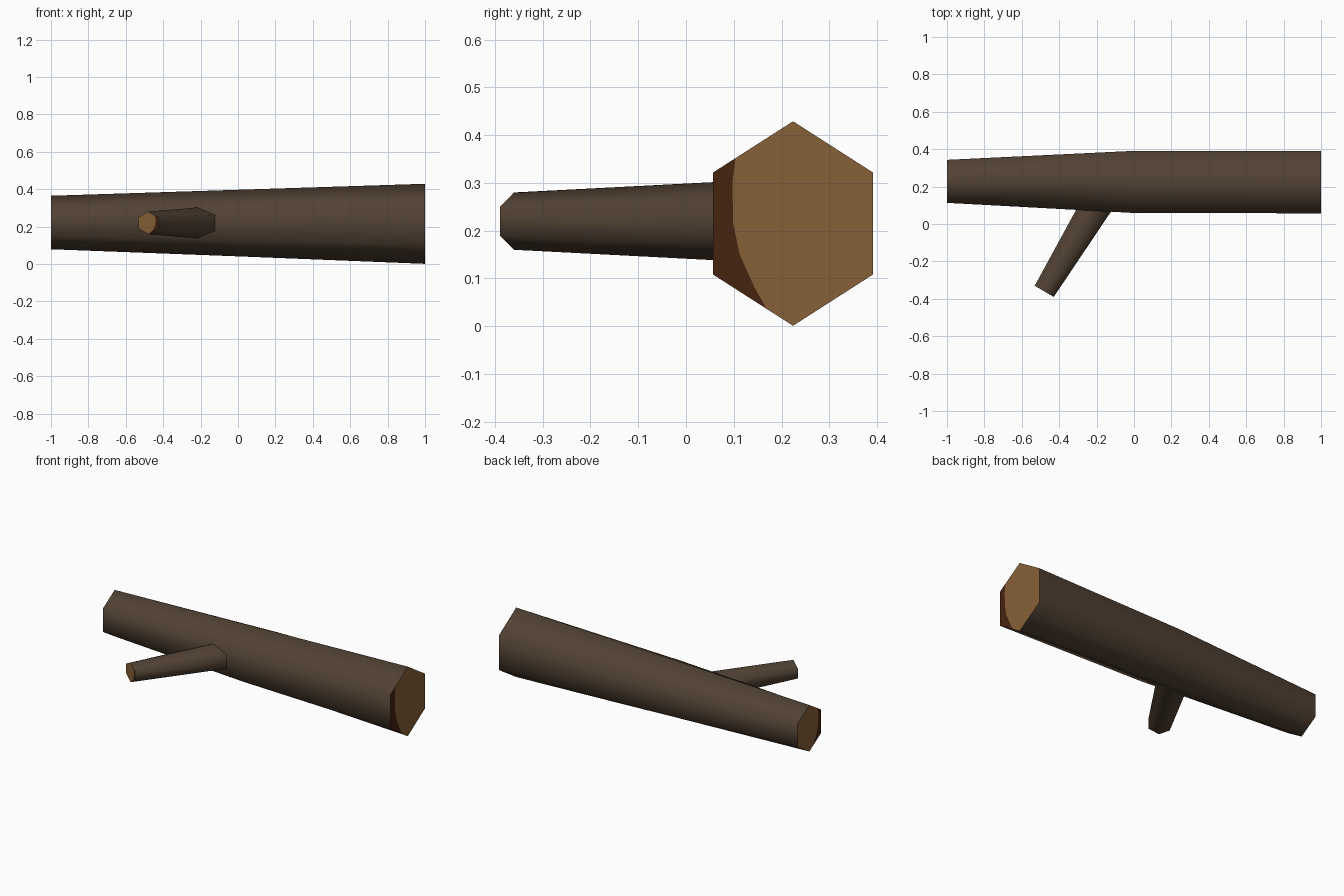
import bpy, bmesh
from mathutils import Vector

if "Cube" in bpy.data.objects:
    bpy.data.objects.remove(bpy.data.objects["Cube"])


def material(name, col):
    m = bpy.data.materials.new(name)
    m.diffuse_color = (*col, 1)
    m.use_nodes = True
    m.node_tree.nodes["Principled BSDF"].inputs["Base Color"].default_value = m.diffuse_color
    return m


MATS = [material("bark brown", (0.084, 0.054, 0.034)),
        material("cut wood tan", (0.24, 0.117, 0.038)),
        material("dark inner bark", (0.062, 0.017, 0.005))]

# Unit hexagon (side, up) and the dark/light boundary on sawn ends
HEX = [(0, 1), (1, .5), (1, -.5), (0, -1), (-1, -.5), (-1, .5)]
EDGE = [(-.72, .64), (-.76, .4), (-.75, 0), (-.67, -.3), (-.48, -.63), (-.33, -.835)]
DARK = [(-1, .5)] + EDGE + [(-1, -.5)]
LIGHT = EDGE + [(0, -1), (1, -.5), (1, .5), (0, 1)]


def limb(name, stations, side, cut_ends):
    """Tapered hexagonal limb; stations are (centre, half width, half height)."""
    side, up = Vector(side).normalized(), Vector((0, 0, 1))
    bm = bmesh.new()

    def place(st, pts):
        c, w, h = st
        return [bm.verts.new(Vector(c) + side * (u * w) + up * (v * h)) for u, v in pts]

    def face(vs, out, mat, smooth):
        f = bm.faces.new(vs)
        f.normal_update()
        if f.normal.dot(out) < 0:
            f.normal_flip()
        f.material_index, f.smooth = mat, smooth

    # Bark
    rings = [place(s, HEX) for s in stations]
    for i in range(len(rings) - 1):
        a, b = rings[i], rings[i + 1]
        mid = (Vector(stations[i][0]) + Vector(stations[i + 1][0])) / 2
        for k in range(6):
            n = (k + 1) % 6
            vs = [a[k], a[n], b[n], b[k]]
            face(vs, sum((v.co for v in vs), Vector()) / 4 - mid, 0, True)
    # Sawn ends
    for e in cut_ends:
        inner = 1 if e == 0 else -2
        out = Vector(stations[e][0]) - Vector(stations[inner][0])
        face(place(stations[e], LIGHT), out, 1, False)
        face(place(stations[e], DARK), out, 2, False)

    me = bpy.data.meshes.new(name)
    bm.to_mesh(me)
    bm.free()
    for m in MATS:
        me.materials.append(m)
    ob = bpy.data.objects.new(name, me)
    bpy.context.collection.objects.link(ob)


limb("log_trunk",
     [((-1, .228, .222), .115, .143),
      ((0, .225, .219), .166, .178),
      ((1, .224, .215), .167, .214)],
     (0, 1, 0), (0, -1))

limb("side_branch",
     [((-.14, .2, .22), .089, .089),
      ((-.48, -.36, .22), .059, .06)],
     (-.86, .5, 0), (-1,))
